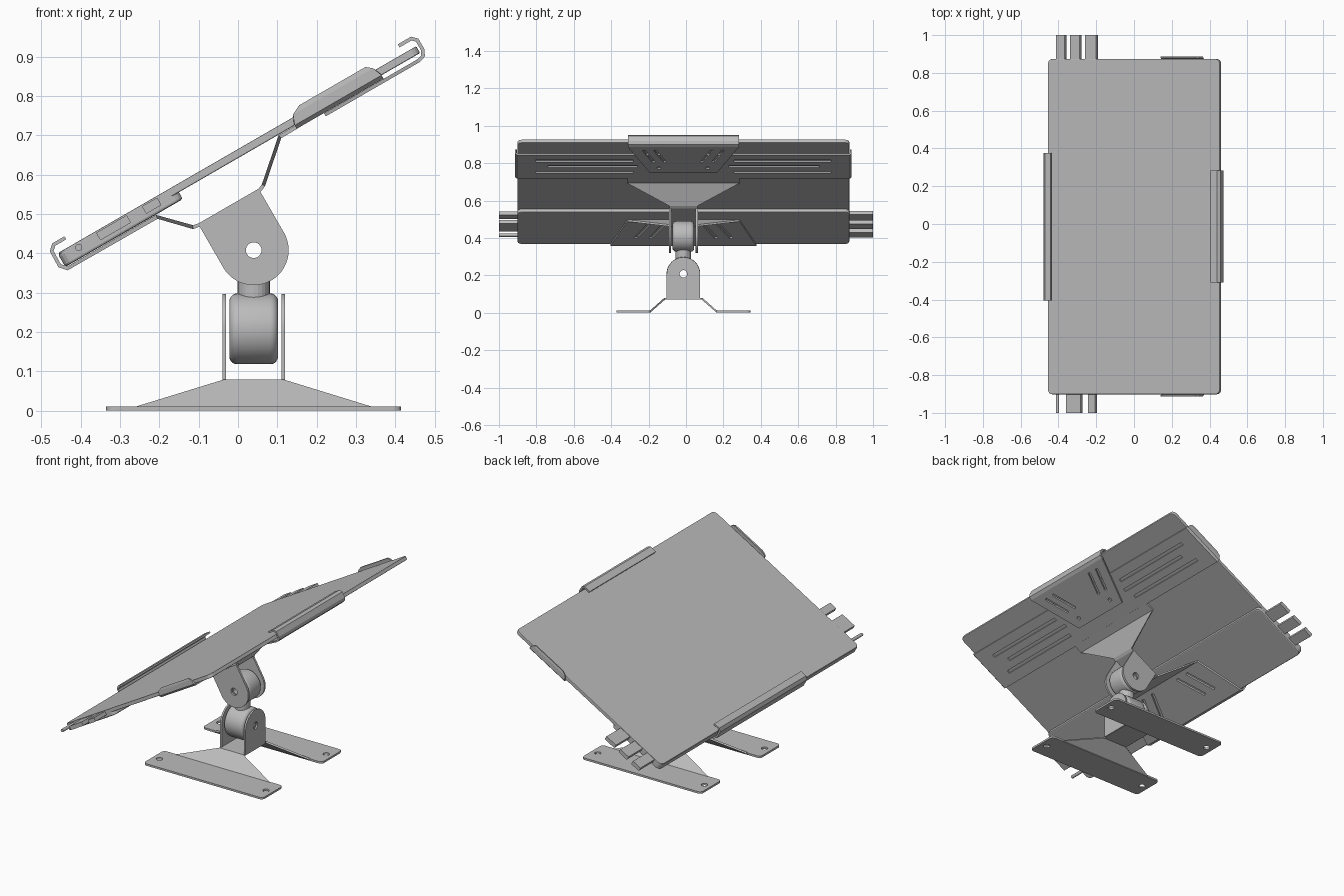
import bpy, bmesh, math
from mathutils import Matrix, Vector

if "Cube" in bpy.data.objects:
    bpy.data.objects.remove(bpy.data.objects["Cube"])

GREY = (0.5, 0.5, 0.5, 1)
metal = bpy.data.materials.new("plain grey")
metal.use_nodes = True
metal.diffuse_color = GREY
metal.node_tree.nodes["Principled BSDF"].inputs["Base Color"].default_value = GREY

# Frames: STAND is upright, TILT lies in the sloping screen plane
CY = -0.014
STAND = Matrix.Translation((0.04, CY, 0))
TILT = Matrix.Translation((0, CY, 0.665)) @ Matrix.Rotation(math.radians(-30), 4, 'Y')


def finish(name, bm, frame, smooth=False):
    bmesh.ops.recalc_face_normals(bm, faces=bm.faces)
    mesh = bpy.data.meshes.new(name)
    bm.to_mesh(mesh)
    bm.free()
    mesh.materials.append(metal)
    ob = bpy.data.objects.new(name, mesh)
    bpy.context.collection.objects.link(ob)
    ob.matrix_world = frame
    if smooth:
        bpy.ops.object.select_all(action='DESELECT')
        ob.select_set(True)
        bpy.context.view_layer.objects.active = ob
        bpy.ops.object.shade_smooth_by_angle(angle=math.radians(35))
    return ob


def prism(name, pts, axis, a, b, frame, bevel=0):
    """Extrude a 2D outline along an axis from a to b."""
    place = {'X': lambda p, t: (t, p[0], p[1]),
             'Y': lambda p, t: (p[0], t, p[1]),
             'Z': lambda p, t: (p[0], p[1], t)}[axis]
    bm = bmesh.new()
    low = [bm.verts.new(place(p, a)) for p in pts]
    high = [bm.verts.new(place(p, b)) for p in pts]
    bm.faces.new(low)
    bm.faces.new(high)
    for i in range(len(pts)):
        j = (i + 1) % len(pts)
        bm.faces.new((low[i], low[j], high[j], high[i]))
    ob = finish(name, bm, frame)
    if bevel:
        mod = ob.modifiers.new("bevel", 'BEVEL')
        mod.width, mod.segments = bevel, 2
    return ob


def arc(cx, cy, r, start, end, steps):
    angles = [math.radians(start + (end - start) * i / steps) for i in range(steps + 1)]
    return [(cx + r * math.cos(t), cy + r * math.sin(t)) for t in angles]


def round_rect(x0, x1, y0, y1, r):
    return (arc(x1 - r, y1 - r, r, 0, 90, 4) + arc(x0 + r, y1 - r, r, 90, 180, 4)
            + arc(x0 + r, y0 + r, r, 180, 270, 4) + arc(x1 - r, y0 + r, r, 270, 360, 4))


def sheet(name, rows, thickness, frame):
    """Folded sheet metal through pairs of edge points."""
    bm = bmesh.new()
    vs = [[bm.verts.new(p) for p in row] for row in rows]
    for r, s in zip(vs, vs[1:]):
        bm.faces.new((r[0], r[1], s[1], s[0]))
    ob = finish(name, bm, frame)
    mod = ob.modifiers.new("thickness", 'SOLIDIFY')
    mod.thickness, mod.offset, mod.use_even_offset = thickness, 0, True
    return ob


def folded(name, rows, frame):
    return sheet(name, [((x, -w, z), (x, w, z)) for x, z, w in rows], 0.009, frame)


def cut(targets, name, frame, slots=(), holes=(), axis='Z'):
    """Slots are (x, y, length, angle, width); holes are (centre, radius)."""
    bm = bmesh.new()
    for x, y, length, angle, width in slots:
        bmesh.ops.create_cube(bm, size=1, matrix=Matrix.Translation((x, y, -0.035))
                              @ Matrix.Rotation(angle, 4, 'Z')
                              @ Matrix.Diagonal((length, width, 0.06, 1)))
    turn = {'X': Matrix.Rotation(math.pi / 2, 4, 'Y'),
            'Y': Matrix.Rotation(math.pi / 2, 4, 'X'), 'Z': Matrix()}[axis]
    for centre, radius in holes:
        bmesh.ops.create_cone(bm, cap_ends=True, segments=20, radius1=radius, radius2=radius,
                              depth=0.4 if axis != 'Z' else 0.06,
                              matrix=Matrix.Translation(centre) @ turn)
    cutter = finish(name, bm, frame)
    cutter.hide_render = cutter.hide_viewport = True
    for ob in targets:
        mod = ob.modifiers.new("cut", 'BOOLEAN')
        mod.operation, mod.object = 'DIFFERENCE', cutter


def barrel(name, centre, axis, r, half, frame):
    """Rounded drum with a bore, spun around its axis."""
    f = 0.02
    prof = [(0.02, -half)] + arc(r - f, f - half, f, -90, 0, 5) \
        + arc(r - f, half - f, f, 0, 90, 5) + [(0.02, half)]
    side = Vector((0, 0, 1))
    along = Vector((1, 0, 0)) if axis == 'X' else Vector((0, 1, 0))
    bm = bmesh.new()
    vs = [bm.verts.new(Vector(centre) + side * p + along * q) for p, q in prof]
    edges = [bm.edges.new((vs[i], vs[(i + 1) % len(vs)])) for i in range(len(vs))]
    bmesh.ops.spin(bm, geom=vs + edges, cent=centre, axis=along, angle=math.tau,
                   steps=40, use_duplicate=False)
    bmesh.ops.remove_doubles(bm, verts=bm.verts, dist=0.0005)
    return finish(name, bm, frame, smooth=True)


# Screen and thicker rear housing
prism("screen_panel", round_rect(-0.527, 0.523, -0.8875, 0.8875, 0.025),
      'Z', -0.02, 0, TILT, 0.003)
prism("rear_housing", round_rect(-0.53, -0.185, -0.8875, 0.8875, 0.025),
      'Z', -0.04, -0.003, TILT, 0.006)

# Plugs on both short ends: (position, length)
ends = {1: [(-0.453, 0.055), (-0.364, 0.06), (-0.268, 0.07)],
        -1: [(-0.374, 0.09), (-0.262, 0.045)]}
for s, plugs in ends.items():
    for i, (u, size) in enumerate(plugs):
        prism(f"plug_{'back' if s > 0 else 'front'}_{i + 1}",
              round_rect(u - size / 2, u + size / 2, -0.026, -0.004, 0.003),
              'Y', s * 0.87, s - CY, TILT)
prism("round_plug", arc(-0.476, -0.014, 0.009, 0, 337.5, 15), 'Y', -0.87, -1 - CY, TILT)

# Strap across the back with folded side clips
side = [(0.19, 0.385, 0.894, 0.018), (0.165, 0.4, 0.896, 0.006), (0.155, 0.41, 0.896, -0.018),
        (0.155, 0.41, 0.888, -0.026)]
rows = [((a, -y, z), (b, -y, z)) for a, b, y, z in side]
rows += [((a, y, z), (b, y, z)) for a, b, y, z in reversed(side)]
strap = sheet("back_strap", rows, 0.008, TILT)
quarter = math.pi / 2
cut([strap], "strap_slot_cutter", TILT,
    slots=[(u, s * y, size, quarter, 0.018) for s in (-1, 1)
           for u, y, size in ((0.345, 0.53, 0.52), (0.285, 0.485, 0.48), (0.225, 0.53, 0.52))])

# Upper hook plate
hook = folded("upper_hook", [(0.235, -0.035, 0.18), (0.51, -0.035, 0.297), (0.526, -0.03, 0.297),
                             (0.533, -0.016, 0.297), (0.533, 0.012, 0.297),
                             (0.522, 0.023, 0.297), (0.485, 0.023, 0.297)], TILT)
cut([hook], "upper_hook_cutter", TILT,
    slots=[(0.41, s * y, 0.14, s * 0.4, 0.016) for s in (-1, 1) for y in (0.125, 0.185)],
    holes=[((0.285, s * 0.13, -0.035), 0.011) for s in (-1, 1)])

# Main bracket: lower hook, saddle over the joint, upper arm
bracket = folded("main_bracket", [
    (-0.493, 0.024, 0.39), (-0.527, 0.024, 0.39), (-0.54, 0.012, 0.39), (-0.541, -0.03, 0.39),
    (-0.527, -0.046, 0.39), (-0.265, -0.046, 0.30), (-0.198, -0.115, 0.075),
    (-0.18, -0.118, 0.075), (-0.004, -0.118, 0.075), (0.01, -0.112, 0.075),
    (0.108, -0.026, 0.30), (0.16, -0.026, 0.30)], TILT)
cut([bracket], "lower_hook_cutter", TILT,
    slots=[(-0.37, s * y, 0.17, -s * 0.45, 0.018) for s in (-1, 1) for y in (0.14, 0.22)])

# Upper joint: cheeks and drum, pivoting about y
PU, PN, R = -0.094, -0.2426, 0.089
cheek = [(PU - R, -0.117)] + arc(PU, PN, R, 180, 360, 24) + [(PU + R, -0.117)]
cheeks = [prism(f"upper_cheek_{n}", cheek, 'Y', y - 0.006, y + 0.006, TILT)
          for n, y in (("front", -0.072), ("back", 0.072))]
cut(cheeks, "upper_pivot_cutter", TILT, holes=[((PU, 0, PN), 0.02)], axis='Y')
barrel("upper_drum", (PU, 0, PN), 'Y', 0.082, 0.058, TILT)

# Lower joint: cheeks and drum, pivoting about x
PZ = 0.208
cheek = [(R, 0.072)] + arc(0, PZ, R, 0, 180, 24) + [(-R, 0.072)]
cheeks = [prism(f"lower_cheek_{n}", cheek, 'X', x - 0.005, x + 0.005, STAND)
          for n, x in (("right", -0.075), ("left", 0.075))]
cut(cheeks, "lower_pivot_cutter", STAND, holes=[((0, 0, PZ), 0.02)], axis='X')
barrel("lower_drum", (0, 0, PZ), 'X', 0.09, 0.062, STAND)

# Neck joining the two drums
prism("neck", arc(0, 0, 0.041, 0, 345, 23), 'Z', 0.285, 0.345, STAND)

# Base: raised saddle and two drilled feet
slope = [(0.303, 0.178, 0.006), (0.075, 0.1, 0.075)]
rows = [((-w, -y, z), (w, -y, z)) for w, y, z in slope]
rows += [((-w, y, z), (w, y, z)) for w, y, z in reversed(slope)]
sheet("base_saddle", rows, 0.009, STAND)
feet = []
for n, s in (("front", -1), ("back", 1)):
    y0, y1 = sorted((s * 0.174, s * 0.358))
    feet.append(prism(f"{n}_foot", round_rect(-0.375, 0.375, y0, y1, 0.02),
                      'Z', 0, 0.011, STAND))
cut(feet, "foot_hole_cutter", STAND,
    holes=[((x, y, 0.005), 0.017) for x in (-0.335, 0.335) for y in (-0.27, 0.27)])
